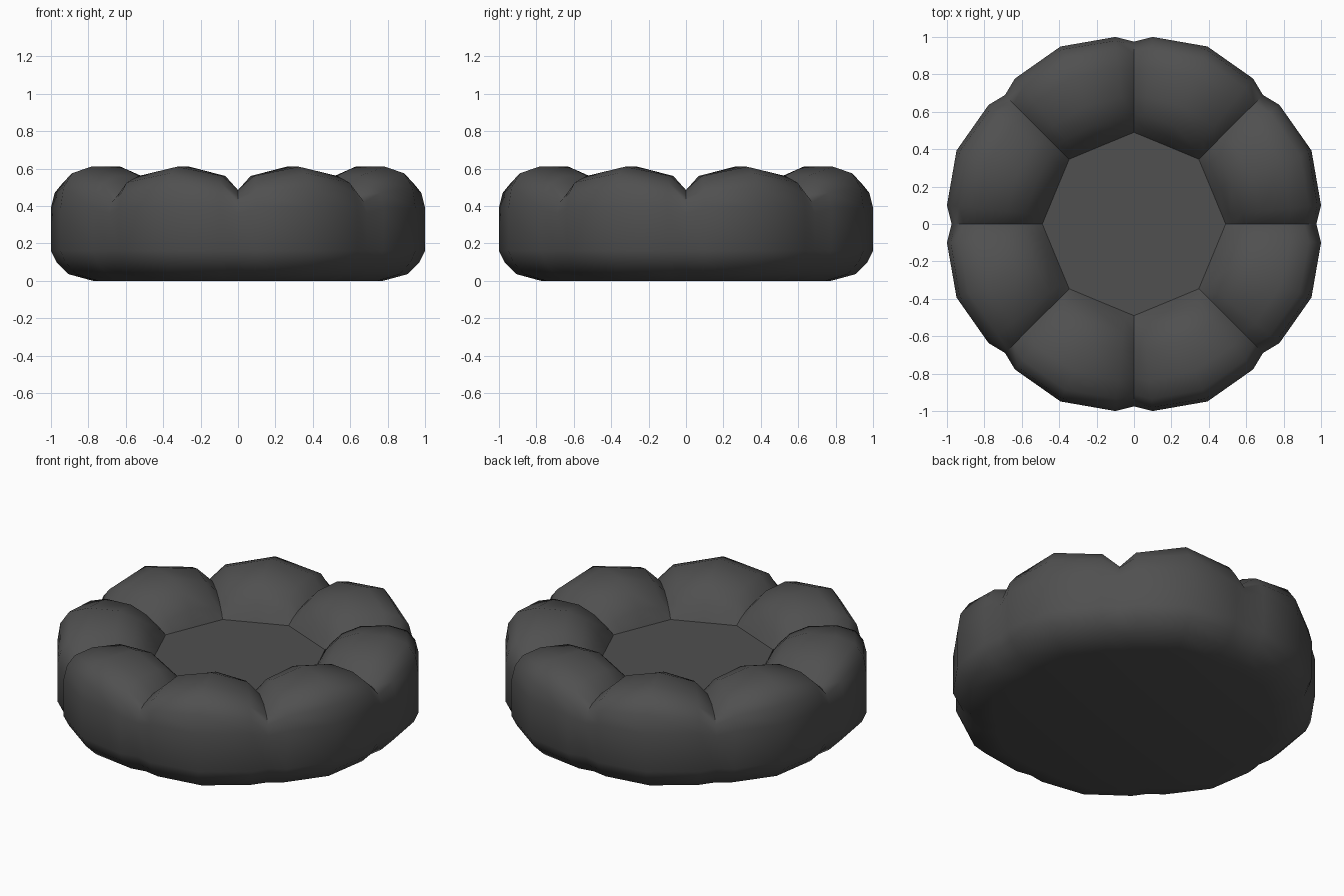
import bpy, bmesh
from math import radians, cos, sin

if "Cube" in bpy.data.objects:
    bpy.data.objects.remove(bpy.data.objects["Cube"])

# Cross-sections (radius, height) from seat edge, over the top, down to the base
SEAM = [(.49, .40), (.53, .43), (.59, .46), (.68, .485), (.82, .485), (.91, .455),
        (.955, .42), (.975, .36), (.975, .16), (.95, .10), (.89, .035), (.76, 0)]
SHOULDER = [(.473, .40), (.515, .46), (.58, .52), (.68, .56), (.84, .56), (.94, .525),
            (.985, .47), (1.005, .39), (1.005, .16), (.975, .10), (.91, .035), (.78, 0)]
MIDDLE = [(.453, .40), (.50, .49), (.57, .565), (.68, .61), (.85, .61), (.96, .575),
          (1.01, .50), (1.027, .39), (1.027, .16), (1.0, .10), (.935, .035), (.81, 0)]
STATIONS = [(0, SEAM), (5.7, SHOULDER), (22.5, MIDDLE), (39.3, SHOULDER)]

mat = bpy.data.materials.new("dark_fabric")
mat.diffuse_color = (.08, .08, .08, 1)
mat.use_nodes = True
mat.node_tree.nodes["Principled BSDF"].inputs["Base Color"].default_value = mat.diffuse_color


def finish(bm, name, angle):
    bmesh.ops.recalc_face_normals(bm, faces=bm.faces)
    mesh = bpy.data.meshes.new(name)
    bm.to_mesh(mesh)
    bm.free()
    mesh.materials.append(mat)
    ob = bpy.data.objects.new(name, mesh)
    bpy.context.collection.objects.link(ob)
    bpy.ops.object.select_all(action='DESELECT')
    ob.select_set(True)
    bpy.context.view_layer.objects.active = ob
    bpy.ops.object.shade_smooth_by_angle(angle=radians(angle))
    return ob


# Padded ring: eight puffed segments, closed underneath and by the flat seat panel
bm = bmesh.new()
rings = []
for k in range(8):
    for offset, profile in STATIONS:
        a = radians(45 * k + offset)
        rings.append([bm.verts.new((r * cos(a), r * sin(a), z)) for r, z in profile])
for i, ring in enumerate(rings):
    nxt = rings[(i + 1) % len(rings)]
    for j in range(len(ring) - 1):
        bm.faces.new((ring[j], ring[j + 1], nxt[j + 1], nxt[j]))
bm.faces.new([r[0] for r in rings])
bm.faces.new([r[-1] for r in rings])
finish(bm, "padded_cushion", 42)
